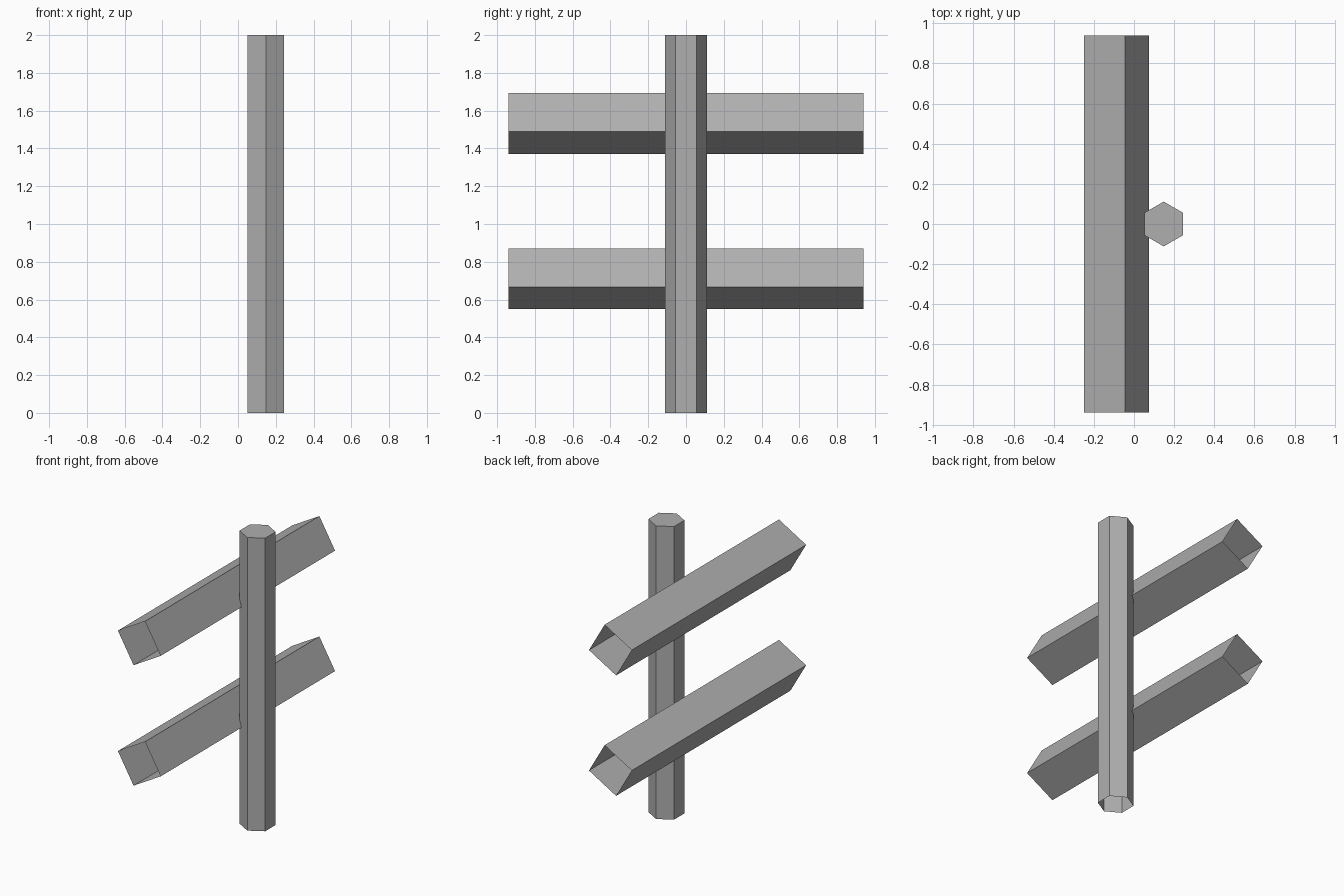
import bpy, bmesh
from math import radians, cos, sin

if "Cube" in bpy.data.objects:
    bpy.data.objects.remove(bpy.data.objects["Cube"])

# Darker grey shared by all parts
grey = bpy.data.materials.new("dark_grey")
grey.diffuse_color = (0.43, 0.43, 0.43, 1)
grey.use_nodes = True
grey.node_tree.nodes["Principled BSDF"].inputs["Base Color"].default_value = grey.diffuse_color


def prism(name, ring, offset, cap=False):
    """Loft a closed ring of points along an offset, optionally capping the far end."""
    bm = bmesh.new()
    a = [bm.verts.new(p) for p in ring]
    b = [bm.verts.new([p[i] + offset[i] for i in range(3)]) for p in ring]
    n = len(ring)
    for i in range(n):
        j = (i + 1) % n
        bm.faces.new((a[i], a[j], b[j], b[i]))
    if cap:
        bm.faces.new(b)
    mesh = bpy.data.meshes.new(name)
    bm.to_mesh(mesh)
    bm.free()
    mesh.materials.append(grey)
    obj = bpy.data.objects.new(name, mesh)
    bpy.context.collection.objects.link(obj)
    return obj


# Upright hexagonal post, closed on top and open underneath
post = [(0.148 + 0.1115 * cos(radians(30 + 60 * k)),
         0.1115 * sin(radians(30 + 60 * k)), 0) for k in range(6)]
prism("post", post, (0, 0, 2), cap=True)

# Two square rails behind the post, tilted, open at both ends
for name, z in (("lower_rail", 0.71), ("upper_rail", 1.532)):
    ring = [(-0.087 + 0.167 * cos(radians(-15 + 90 * k)), 0.94,
             z + 0.167 * sin(radians(-15 + 90 * k))) for k in range(4)]
    prism(name, ring, (0, -1.88, 0))
